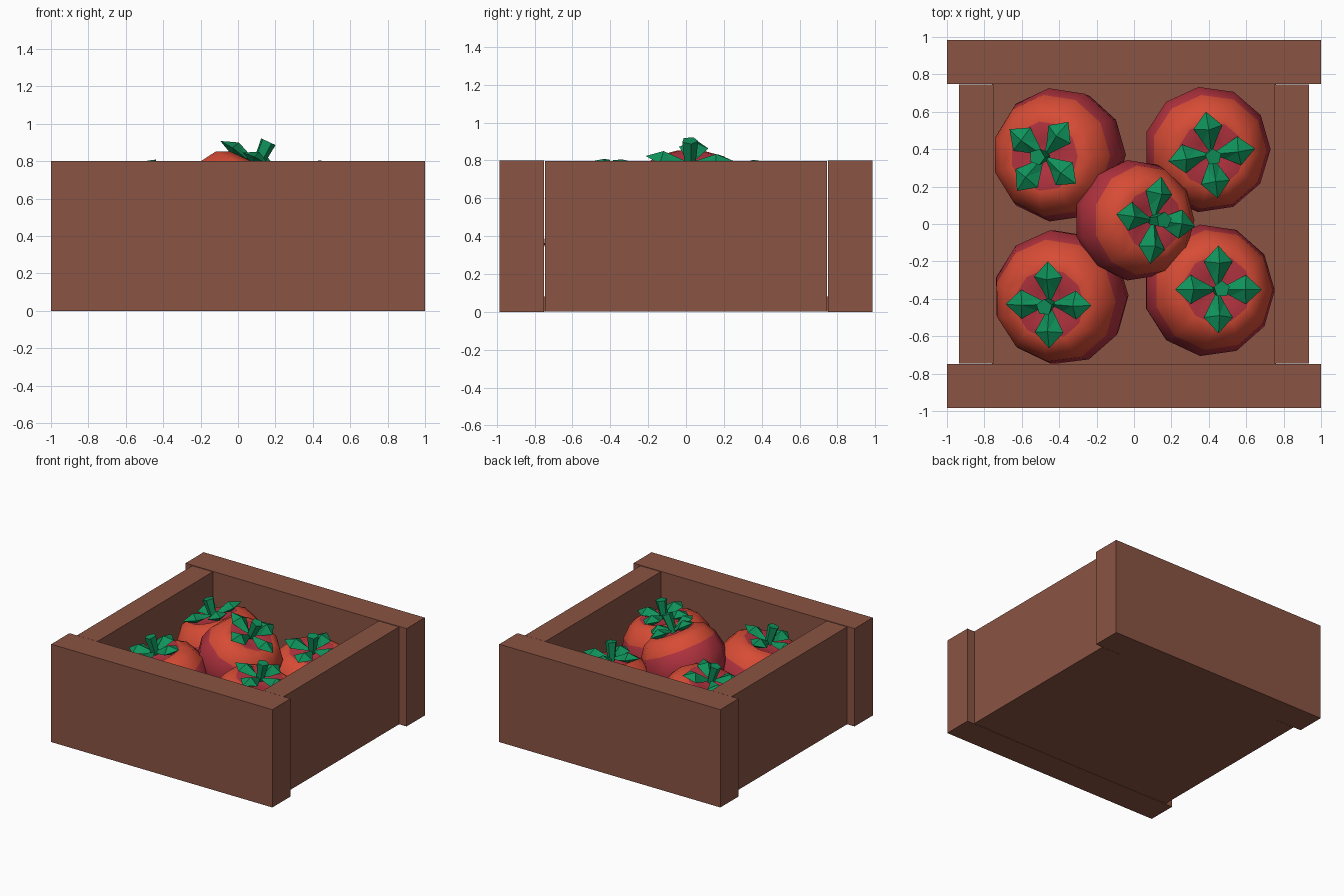
import bpy, bmesh, math
from mathutils import Matrix, Vector

if "Cube" in bpy.data.objects:
    bpy.data.objects.remove(bpy.data.objects["Cube"])


def material(name, rgb):
    m = bpy.data.materials.new(name)
    m.use_nodes = True
    m.diffuse_color = (*rgb, 1)
    m.node_tree.nodes["Principled BSDF"].inputs["Base Color"].default_value = (*rgb, 1)
    return m


wood = material("brown wood", (0.255, 0.087, 0.056))
orange = material("tomato orange red", (0.68, 0.072, 0.036))
crimson = material("tomato crimson", (0.45, 0.033, 0.05))
green = material("leaf green", (0.005, 0.29, 0.105))


def finish(bm, name, mats, matrix=Matrix()):
    bmesh.ops.recalc_face_normals(bm, faces=bm.faces)
    me = bpy.data.meshes.new(name)
    bm.to_mesh(me)
    bm.free()
    for m in mats:
        me.materials.append(m)
    ob = bpy.data.objects.new(name, me)
    ob.matrix_world = matrix
    bpy.context.collection.objects.link(ob)
    return ob


def box(name, size, centre):
    bm = bmesh.new()
    bmesh.ops.create_cube(bm, size=1)
    bmesh.ops.transform(bm, matrix=Matrix.Diagonal((*size, 1)), verts=bm.verts)
    return finish(bm, name, [wood], Matrix.Translation(centre))


# Crate: long end planks, shorter side planks, floor
for side, y in (("front", -1), ("back", 1)):
    box(side + "_plank", (2, 0.235, 0.8), (0, y * 0.867, 0.4))
for side, x in (("left", 1), ("right", -1)):
    box(side + "_plank", (0.185, 1.49, 0.796), (x * 0.8425, 0, 0.4))
box("crate_floor", (1.52, 1.5, 0.08), (0, 0, 0.042))

# Tomato half section from the dimple to the base, unit radius
PROFILE = [(0.22, 0.64), (0.52, 0.76), (0.74, 0.66), (0.91, 0.40),
           (1.0, 0.05), (0.95, -0.28), (0.75, -0.6), (0.4, -0.8)]
SIDES = 11


def tomato_body(name, radius, matrix):
    bm = bmesh.new()
    rings = []
    for r, z in PROFILE:
        rings.append([bm.verts.new((radius * r * math.cos(a), radius * r * math.sin(a), radius * z))
                      for a in (math.tau * i / SIDES for i in range(SIDES))])
    for k, (upper, lower) in enumerate(zip(rings, rings[1:])):
        for i in range(SIDES):
            j = (i + 1) % SIDES
            f = bm.faces.new((upper[i], upper[j], lower[j], lower[i]))
            # Crimson in the dimple and on the lower half
            f.material_index = 0 if k in (1, 2) else 1
    for ring in (rings[0], rings[-1]):
        bm.faces.new(ring).material_index = 1
    for f in bm.faces:
        f.smooth = True
    return finish(bm, name, [orange, crimson], matrix)


def leaf(bm, turn):
    # Ridged leaf with a pointed tip and a keel underneath
    pts = [(0, 0, 0.0), (0.07, -0.035, 0.0), (0.15, -0.078, 0.02), (0.235, 0, 0.025),
           (0.15, 0.078, 0.02), (0.07, 0.035, 0.0), (0.14, 0, 0.06), (0.14, 0, -0.02)]
    v = [bm.verts.new(turn @ Vector(p)) for p in pts]
    for i in range(6):
        j = (i + 1) % 6
        bm.faces.new((v[i], v[j], v[6]))
        bm.faces.new((v[j], v[i], v[7]))


def calyx(name, matrix):
    bm = bmesh.new()
    for i in range(4):
        leaf(bm, Matrix.Rotation(i * math.pi / 2, 4, "Z"))
    # Flared stem
    bmesh.ops.create_cone(bm, cap_ends=True, segments=5, radius1=0.028, radius2=0.045,
                          depth=0.15, matrix=Matrix.Translation((0, 0, 0.055)))
    return finish(bm, name, [green], matrix)


# name, body centre, radius, lean direction, lean angle, calyx turn (degrees)
TOMATOES = [
    ("middle", (0.0, 0.02, 0.56), 0.325, (1, 0), 25, -8),
    ("front_right", (-0.39, -0.39, 0.40), 0.365, (-0.8, -0.5), 15, 0),
    ("back_right", (-0.40, 0.37, 0.40), 0.36, (-1, -0.1), 17, 52),
    ("back_left", (0.39, 0.40, 0.35), 0.34, (0.5, -0.6), 8, 8),
    ("front_left", (0.40, -0.355, 0.40), 0.355, (1, 0.1), 10, 0),
]
for name, centre, radius, (dx, dy), lean, turn in TOMATOES:
    pose = Matrix.Translation(centre) @ Matrix.Rotation(math.radians(lean), 4, Vector((-dy, dx, 0)))
    tomato_body(name + "_tomato", radius, pose)
    calyx(name + "_calyx", pose @ Matrix.Translation((0, 0, radius * 0.77))
          @ Matrix.Rotation(math.radians(turn), 4, "Z"))
